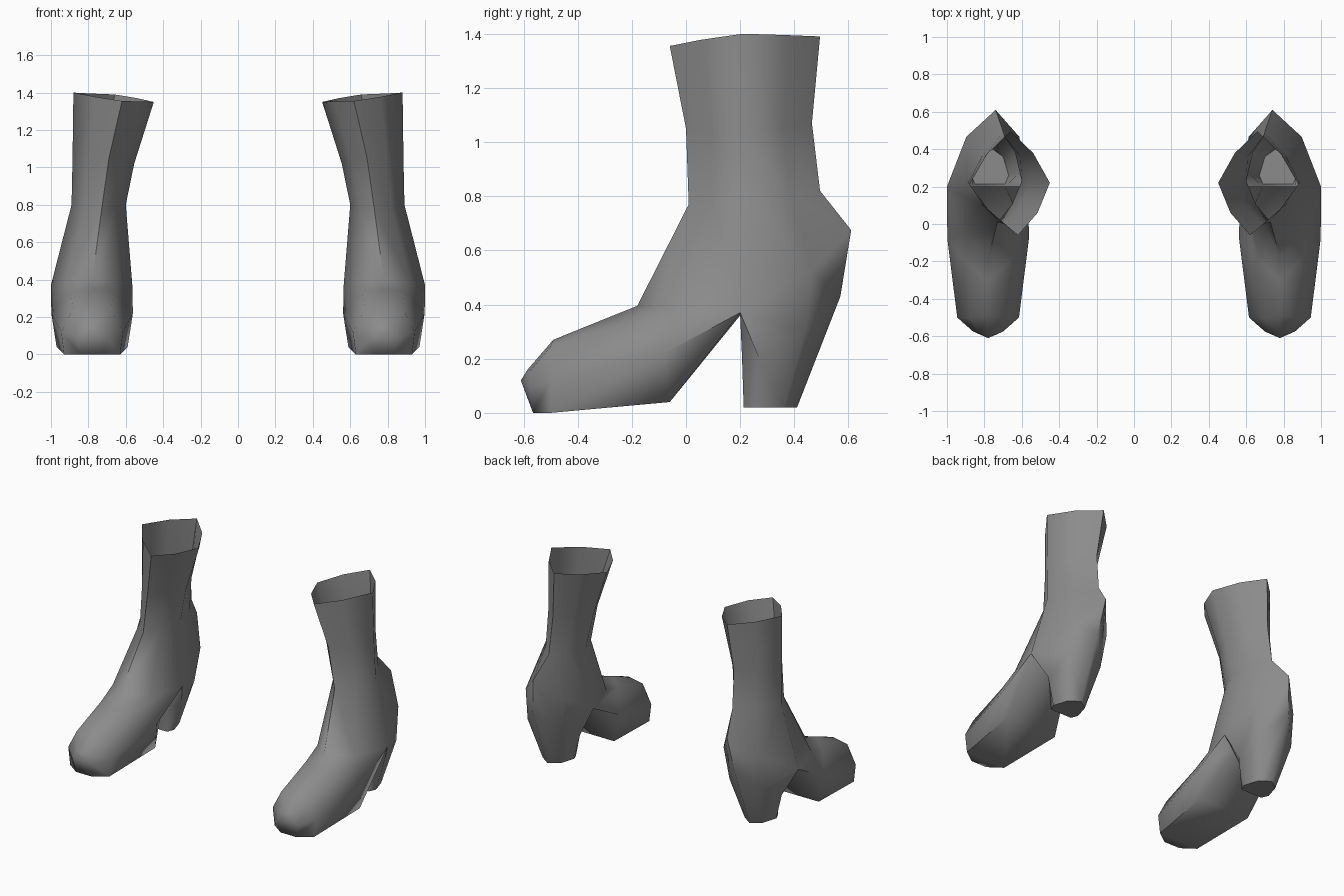
import bpy, bmesh, math
from mathutils import Vector

if "Cube" in bpy.data.objects:
    bpy.data.objects.remove(bpy.data.objects["Cube"])

leather = bpy.data.materials.new("grey_leather")
leather.diffuse_color = (0.26, 0.26, 0.26, 1)
leather.use_nodes = True
leather.node_tree.nodes["Principled BSDF"].inputs["Base Color"].default_value = leather.diffuse_color

bm = bmesh.new()


def ring_from_cardinals(front, outer, back, inner, bulge):
    """Eight-sided section through four points, with pushed-out diagonals."""
    pts = [Vector(p) for p in (front, outer, back, inner)]
    centre = (pts[1] + pts[3]) / 2
    ring = []
    for i, p in enumerate(pts):
        mid = (p + pts[(i + 1) % 4]) / 2
        d = (mid - centre) * bulge
        ring += [p, Vector((centre.x + d.x, centre.y + d.y, mid.z))]
    return [bm.verts.new(p) for p in ring]


def half_ring(cx, ridge, half):
    """Seven-sided section: a ridge point and three mirrored (width, y, z) points."""
    pts = [(cx,) + ridge]
    pts += [(cx + w, y, z) for w, y, z in half]
    pts += [(cx - w, y, z) for w, y, z in reversed(half)]
    return [bm.verts.new(p) for p in pts]


def loft(rings):
    for a, b in zip(rings, rings[1:]):
        n = len(a)
        for i in range(n):
            j = (i + 1) % n
            bm.faces.new((a[i], a[j], b[j], b[i]))


# Shaft: open top down to the ankle, where foot and heel divide
shaft = [ring_from_cardinals(*r) for r in (
    ((.62, -.06, 1.355), (.88, .21, 1.40), (.66, .495, 1.39), (.45, .22, 1.35), 1.15),
    ((.69, .0, 1.05), (.885, .22, 1.03), (.69, .465, 1.07), (.555, .22, 1.02), 1.15),
    ((.73, .01, .77), (.89, .23, .80), (.70, .495, .82), (.60, .23, .80), 1.15),
    ((.78, -.18, .395), (1.0, .2, .37), (.74, .61, .675), (.565, .2, .37), 1.3),
)]
loft(shaft)
F, FO, SO, BO, B, BI, SI, FI = shaft[-1]

# Arch between foot and heel
MO = bm.verts.new((.87, .2, .36))
MI = bm.verts.new((.69, .2, .36))

# Foot: instep, ball and toe sections
foot = [[F, FO, SO, MO, MI, SI, FI],
        half_ring(.78, (-.30, .347), ((.12, -.2, .335), (.218, -.08, .22), (.19, -.06, .04))),
        half_ring(.78, (-.49, .27), ((.10, -.5, .245), (.165, -.5, .12), (.15, -.5, .0))),
        half_ring(.78, (-.585, .16), ((.05, -.58, .15), (.08, -.575, .09), (.06, -.565, .0)))]
loft(foot)
tip = bm.verts.new((.78, -.61, .12))
end = foot[-1]
for i in range(7):
    bm.faces.new((end[i], end[(i + 1) % 7], tip))

# Heel: tapering block with a flat base
heel = [[B, BI, SI, MI, MO, SO, BO],
        half_ring(.77, (.57, .43), ((-.13, .44, .30), (-.15, .27, .2), (-.09, .207, .2))),
        half_ring(.77, (.41, .02), ((-.07, .36, .02), (-.10, .26, .02), (-.08, .213, .02)))]
loft(heel)
bm.faces.new(heel[-1])

bmesh.ops.recalc_face_normals(bm, faces=bm.faces[:])
mesh = bpy.data.meshes.new("boots")
bm.to_mesh(mesh)
bm.free()
mesh.materials.append(leather)

boots = bpy.data.objects.new("boots", mesh)
bpy.context.collection.objects.link(boots)
bpy.context.view_layer.objects.active = boots
boots.select_set(True)
bpy.ops.object.shade_smooth_by_angle(angle=math.radians(70))

# Second boot mirrored across the middle
mirror = boots.modifiers.new("pair", 'MIRROR')
mirror.use_clip = False
mirror.use_mirror_merge = False
